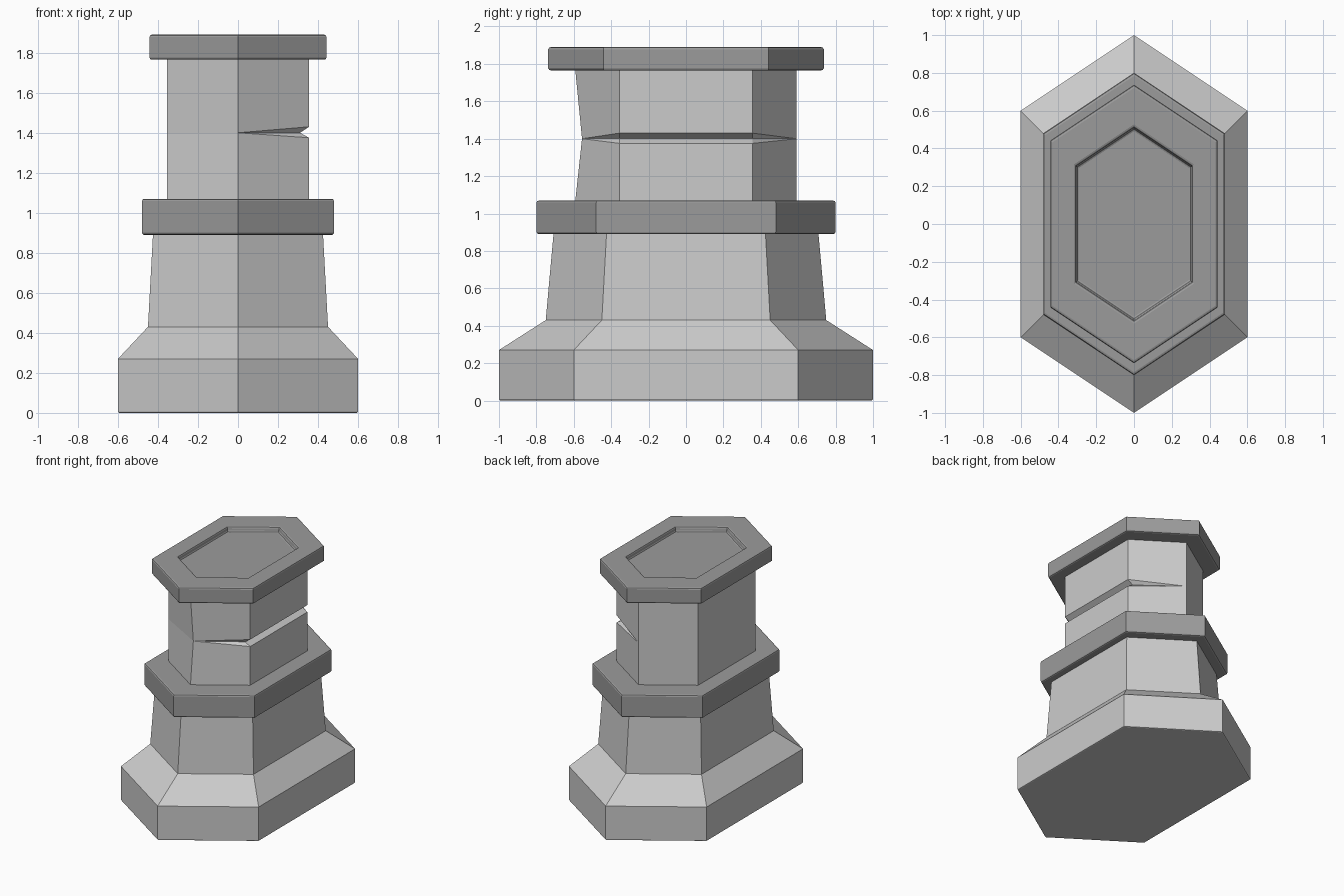
import bpy, bmesh

if "Cube" in bpy.data.objects:
    bpy.data.objects.remove(bpy.data.objects["Cube"])

DARK = bpy.data.materials.new("dark_grey")
DARK.diffuse_color = (0.33, 0.33, 0.33, 1)
DARK.use_nodes = True
DARK.node_tree.nodes["Principled BSDF"].inputs["Base Color"].default_value = DARK.diffuse_color

# Elongated hexagon, counter-clockwise from the front tip, for a half width of 1
HEX = [(0, -5 / 3), (1, -1), (1, 1), (0, 5 / 3), (-1, 1), (-1, -1)]


def hex_points(half, z):
    return [(x * half, y * half, z) for x, y in HEX]


def finish(name, bm, bevel=0, dark=False):
    bmesh.ops.recalc_face_normals(bm, faces=bm.faces) if name == "column" else None
    mesh = bpy.data.meshes.new(name)
    bm.to_mesh(mesh)
    bm.free()
    ob = bpy.data.objects.new(name, mesh)
    bpy.context.collection.objects.link(ob)
    if dark:
        mesh.materials.append(DARK)
    if bevel:
        mod = ob.modifiers.new("edge_bevel", 'BEVEL')
        mod.width = bevel
        mod.segments = 2
        mod.limit_method = 'ANGLE'
        mod.angle_limit = 1.4   # only the rims, not the upright corners
    return ob


def loft(name, profile, bottom=False, top=False, bevel=0, dark=False):
    """Stack hexagons given as (half width, z)."""
    bm = bmesh.new()
    rings = [[bm.verts.new(p) for p in hex_points(h, z)] for h, z in profile]
    for a, b in zip(rings, rings[1:]):
        for i in range(6):
            j = (i + 1) % 6
            bm.faces.new((a[i], a[j], b[j], b[i]))
    if bottom:
        bm.faces.new(rings[0][::-1])
    if top:
        bm.faces.new(rings[-1])
    return finish(name, bm, bevel, dark)


# Stepped foot with tapered lower shaft
loft("base", [(0.6, 0), (0.6, 0.27), (0.45, 0.43), (0.425, 0.89)],
     bottom=True, bevel=0.008)

# Dark collar between the two shafts
loft("collar", [(0.42, 0.89), (0.48, 0.89), (0.48, 1.07), (0.35, 1.07)],
     bevel=0.012, dark=True)

# Dark cap with a sunken top panel
loft("cap", [(0.35, 1.765), (0.442, 1.765), (0.442, 1.89), (0.307, 1.89), (0.303, 1.85)],
     top=True, bevel=0.012, dark=True)

# Upper column, with a wedge notch on the right that fades out at both tips
bm = bmesh.new()
R = 0.355
low, high = ([bm.verts.new(p) for p in hex_points(R, z)] for z in (1.07, 1.765))
mid = [bm.verts.new(p) for p in hex_points(R, 1.4)]
mid[0].co.y = -0.556                       # chipped front tip
for i in (1, 2):
    mid[i].co.x = 0.31                     # bottom of the notch
lips = []
for z in (1.375, 1.43):                    # lower and upper lips of the notch
    lip = mid[:]
    for i in (1, 2):
        lip[i] = bm.verts.new((R, HEX[i][1] * R, z))
    lips.append(lip)
rings = [low, lips[0], mid, lips[1], high]
for a, b in zip(rings, rings[1:]):
    for i in range(6):
        j = (i + 1) % 6
        corners = list(dict.fromkeys((a[i], a[j], b[j], b[i])))
        if len(corners) > 2:
            bm.faces.new(corners)
finish("column", bm)
